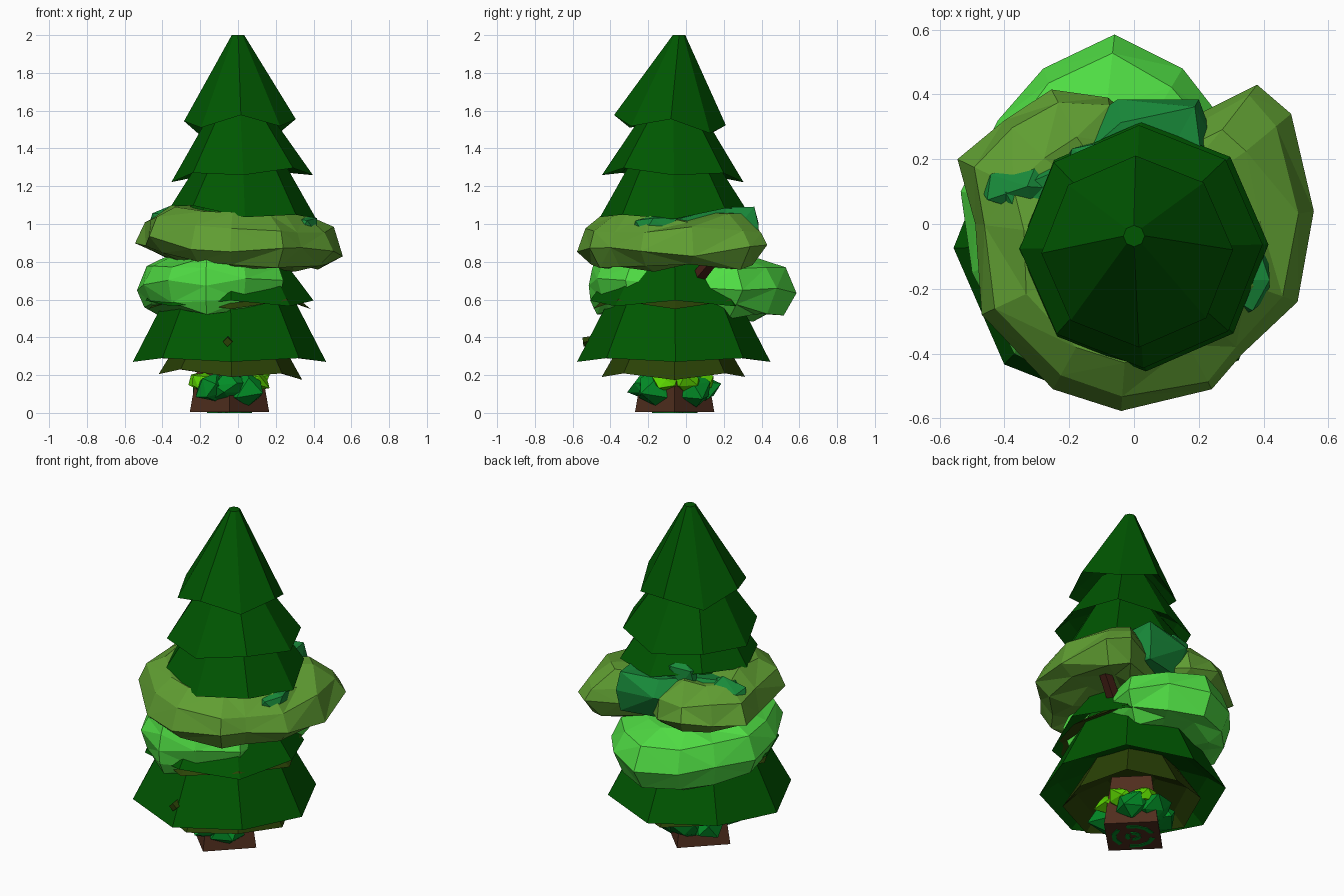
import bpy, bmesh, math, random
from mathutils import Vector, Matrix

if "Cube" in bpy.data.objects:
    bpy.data.objects.remove(bpy.data.objects["Cube"])

random.seed(4)


def mat(name, r, g, b):
    m = bpy.data.materials.new(name)
    lin = [((c / 255 + 0.055) / 1.055) ** 2.4 if c > 10 else c / 255 / 12.92 for c in (r, g, b)]
    m.diffuse_color = (*lin, 1)
    m.use_nodes = True
    m.node_tree.nodes["Principled BSDF"].inputs["Base Color"].default_value = m.diffuse_color
    return m


PINE = mat("pine green", 0, 87, 1)
DARK = mat("dark olive", 42, 66, 6)
OLIVE = mat("olive green", 96, 158, 50)
BRIGHT = mat("bright green", 80, 222, 68)
TEAL = mat("teal green", 24, 138, 58)
LIME = mat("lime green", 90, 210, 0)
EMERALD = mat("emerald green", 2, 140, 38)
BARK = mat("bark brown", 80, 46, 30)
BRANCH = mat("branch brown", 78, 36, 26)


def finish(bm, name, material):
    bmesh.ops.recalc_face_normals(bm, faces=bm.faces)
    me = bpy.data.meshes.new(name)
    bm.to_mesh(me)
    bm.free()
    me.materials.append(material)
    ob = bpy.data.objects.new(name, me)
    bpy.context.collection.objects.link(ob)
    return ob


def loft(name, rings, material, triangulate=False):
    """Skin a stack of equal-length point rings and cap both ends."""
    bm = bmesh.new()
    vs = [[bm.verts.new(p) for p in ring] for ring in rings]
    n = len(vs[0])
    for a, b in zip(vs, vs[1:]):
        for i in range(n):
            j = (i + 1) % n
            bm.faces.new((a[i], a[j], b[j], b[i]))
    for ring in (vs[0], vs[-1]):
        c = bm.verts.new(sum((v.co for v in ring), Vector()) / n)
        for i in range(n):
            bm.faces.new((ring[i], ring[(i + 1) % n], c))
    if triangulate:
        bmesh.ops.triangulate(bm, faces=bm.faces)
    return finish(bm, name, material)


def tier(name, top, bottom, wave, tilt=(0, 0), material=PINE):
    """Eight-sided skirt with a wavy rim and hollow underside; top/bottom = (x, y, z, r)."""
    x, y, z, r = bottom

    def ring(cx, cy, cz, cr, w, t):
        pts = []
        for i in range(8):
            a = math.radians(45 * i + 1)
            dx, dy = cr * math.cos(a), cr * math.sin(a)
            pts.append(Vector((cx + dx, cy + dy, cz + w * (i % 2) + t * (dx * tilt[0] + dy * tilt[1]))))
        return pts

    loft(name, [ring(*top, 0, 0), ring(x, y, z, r, wave, 1),
                ring(x, y, z + 0.07, r * 0.8, wave, 1),
                ring(x, y, z + 0.17, r * 0.35, 0, 0)], material)


def canopy(name, center, outline, levels, jitter, tilt, material):
    """Faceted flat crown: a plan outline scaled at several heights.
    A third value in an outline point makes the side steeper there."""
    cx, cy = center
    rings = []
    for s, z in levels:
        ring = []
        for x, y, *steep in outline:
            k = s + (1 - s) * (steep[0] if steep else 0)
            k *= 1 + random.uniform(-0.05, 0) * (s < 1)
            px, py = cx + (x - cx) * k, cy + (y - cy) * k
            ring.append(Vector((px, py, z + px * tilt[0] + py * tilt[1] + random.uniform(-jitter, jitter))))
        rings.append(ring)
    loft(name, rings, material, True)


def clumps(name, items, material, jitter):
    """Small jagged leaf clumps; items = (position, size)."""
    bm = bmesh.new()
    for pos, size in items:
        m = Matrix.Translation(pos) @ Matrix.Diagonal((*size, 1))
        new = bmesh.ops.create_icosphere(bm, subdivisions=1, radius=1, matrix=m)
        for v in new["verts"]:
            v.co += Vector([random.uniform(-jitter, jitter) for _ in range(3)])
    finish(bm, name, material)


def stick(name, a, b, r0, r1, sides, material):
    a, b = Vector(a), Vector(b)
    q = (b - a).to_track_quat('Z', 'Y')
    ang = [2 * math.pi * i / sides for i in range(sides)]
    loft(name, [[p + q @ Vector((r * math.cos(t), r * math.sin(t), 0)) for t in ang]
                for p, r in ((a, r0), (b, r1))], material)


# Pine skirts from the tip down
tier("pine_tier_1", (0, -0.037, 2.0, 0.033), (0.01, -0.085, 1.55, 0.296), -0.055, (0.02, -0.09))
tier("pine_tier_2", (0.01, -0.07, 1.58, 0.16), (0.022, -0.07, 1.24, 0.375), 0.03, (0.05, -0.05))
tier("pine_tier_3", (0.02, -0.07, 1.42, 0.17), (0.03, -0.07, 1.06, 0.385), 0.03, (-0.09, 0.06))
tier("pine_tier_4", (0.0, -0.07, 1.15, 0.22), (0.0, -0.07, 0.87, 0.38), 0.02)
tier("pine_tier_5", (-0.04, -0.065, 0.86, 0.24), (-0.045, -0.065, 0.595, 0.445), -0.03)
tier("pine_tier_6", (-0.045, -0.065, 0.76, 0.26), (-0.045, -0.065, 0.27, 0.512), 0.02)
tier("under_skirt", (-0.04, -0.067, 0.5, 0.2), (-0.04, -0.067, 0.19, 0.38), 0.03, (-0.04, 0), DARK)
tier("inner_skirt", (-0.045, -0.065, 0.68, 0.2), (-0.045, -0.065, 0.55, 0.43), 0.045, (0, 0), DARK)
stick("twig_stub", (-0.05, -0.4, 0.39), (-0.055, -0.545, 0.375), 0.03, 0.025, 4, DARK)

# Square trunk, corners facing front, back, left and right, with leaf rings pressed under it
stick("trunk", (-0.045, -0.06, 0.004), (-0.045, -0.06, 0.32), 0.21, 0.155, 4, BARK)
for i, (r_in, r_out) in enumerate([(0.095, 0.12), (0.02, 0.045)]):
    bm = bmesh.new()
    ring = [[bm.verts.new((-0.045 + r * math.cos(math.pi * k / 6), -0.06 + r * math.sin(math.pi * k / 6), 0))
             for k in range(12)] for r in (r_in, r_out)]
    for k in range(0, 12):
        if k % 4:
            bm.faces.new((ring[0][k], ring[1][k], ring[1][(k + 1) % 12], ring[0][(k + 1) % 12]))
    top = bmesh.ops.extrude_face_region(bm, geom=bm.faces[:])["geom"]
    bmesh.ops.translate(bm, verts=[g for g in top if isinstance(g, bmesh.types.BMVert)], vec=(0, 0, 0.006))
    finish(bm, f"leaf_ring_{i + 1}", EMERALD)

# Olive crown, sagging to the right
canopy("olive_crown", (0, -0.06),
       [(-0.545, 0.2), (-0.4, 0.32), (-0.255, 0.415), (-0.08, 0.39), (0.06, 0.27), (0.2, 0.34),
        (0.38, 0.43), (0.485, 0.34), (0.555, 0.04), (0.505, -0.24), (0.335, -0.4), (0.24, -0.51),
        (-0.04, -0.577), (-0.25, -0.51), (-0.47, -0.28), (-0.49, 0)],
       [(0.6, 0.79), (0.88, 0.81), (1.0, 0.88), (0.95, 0.99), (0.72, 1.06)], 0.03, (-0.07, 0.02), OLIVE)

# Teal crown showing through the olive one, steep and tall at the back
canopy("teal_crown", (0, 0),
       [(-0.49, 0.12, 0.3), (-0.25, 0.25), (-0.05, 0.385, 0.4), (0.2, 0.385, 0.8), (0.25, 0.25, 0.5),
        (0.46, -0.04), (0.3, -0.3), (0, -0.42), (-0.3, -0.3)],
       [(0.7, 0.84), (1.0, 0.95), (0.75, 1.06)], 0.02, (-0.03, 0.1), TEAL)
clumps("teal_leaves", [((-0.34, 0.12, 1.0), (0.15, 0.09, 0.1)),
                       ((-0.1, 0.2, 1.09), (0.13, 0.07, 0.11)),
                       ((0.35, -0.17, 0.99), (0.08, 0.13, 0.07))], TEAL, 0.015)

# Bright lower crown, reaching out to the left, back and front
canopy("bright_crown", (-0.12, 0.03),
       [(-0.5, -0.15), (-0.535, 0.1), (-0.42, 0.32), (-0.28, 0.48), (-0.06, 0.585), (0.15, 0.48),
        (0.29, 0.3), (0.24, 0.05), (0.24, -0.32, 0.4), (0.04, -0.47, 0.5), (-0.17, -0.515, 0.85),
        (-0.37, -0.4, 0.3)],
       [(0.74, 0.515), (0.92, 0.56), (1.0, 0.67), (0.9, 0.77), (0.6, 0.82)], 0.025, (0, -0.04), BRIGHT)

# Branches holding the crowns
stick("branch_1", (0, -0.05, 0.58), (0.34, 0.15, 0.82), 0.045, 0.035, 5, BRANCH)
stick("branch_2", (0, -0.05, 0.6), (0.12, 0.24, 0.86), 0.04, 0.03, 5, BRANCH)


# Leafy bush around the foot
def around(angles, r, z, size):
    return [((-0.045 + r * math.cos(math.radians(a)), -0.06 + r * math.sin(math.radians(a)), z), size)
            for a in angles]


clumps("emerald_bush", around((-90, -128, -52, 48, 100, 145), 0.14, 0.13, (0.105, 0.105, 0.08)),
       EMERALD, 0.022)
clumps("lime_bush", around((-20, 25, 72, 165, 200), 0.145, 0.165, (0.085, 0.085, 0.055)),
       LIME, 0.016)
